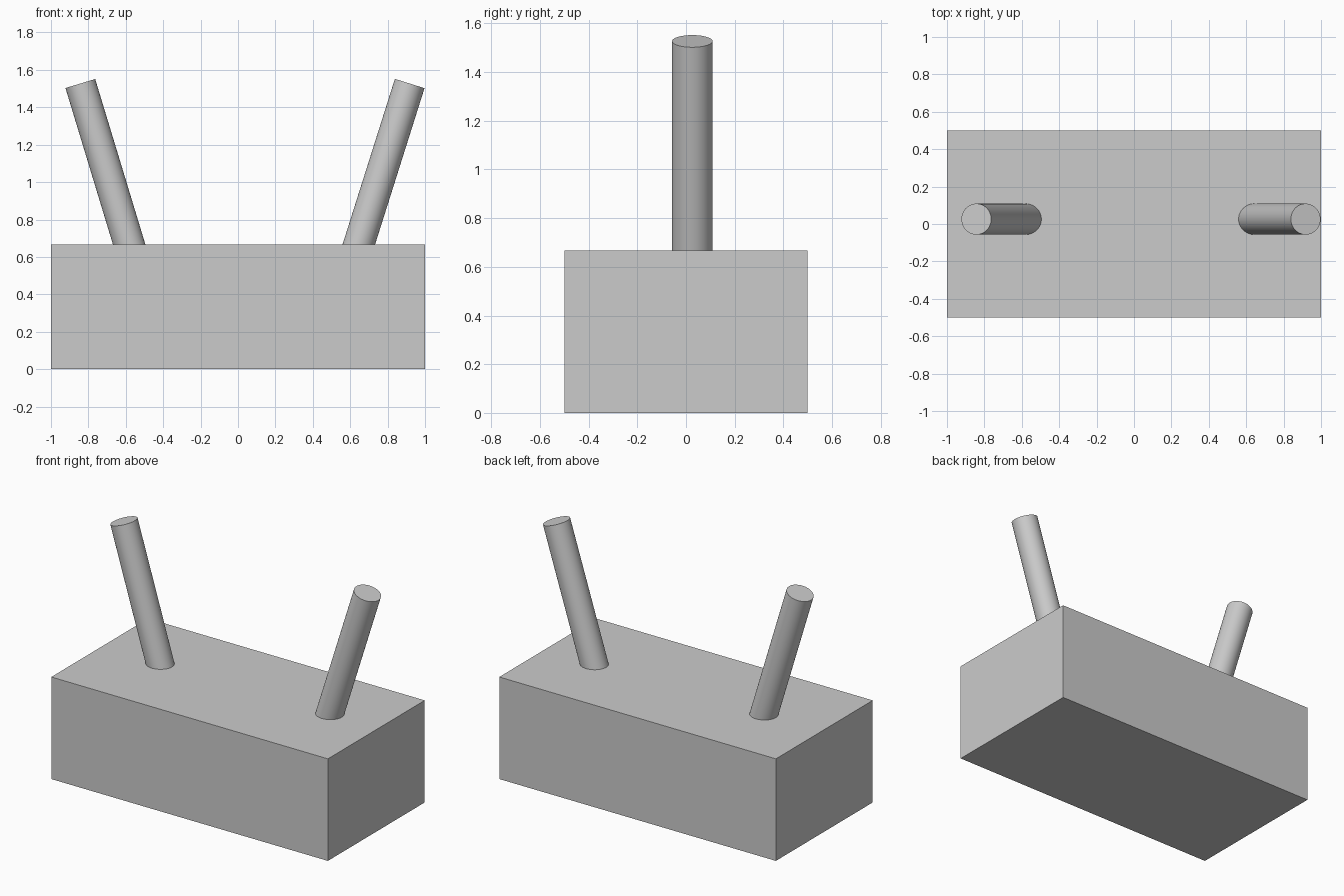
import bpy
import math
from mathutils import Vector

default_cube = bpy.data.objects.get("Cube")
if default_cube:
    bpy.data.objects.remove(default_cube, do_unlink=True)

# Single plain grey
grey = bpy.data.materials.new("plain_grey")
grey.use_nodes = True
colour = (0.6, 0.6, 0.6, 1)
grey.diffuse_color = colour
grey.node_tree.nodes["Principled BSDF"].inputs["Base Color"].default_value = colour

BLOCK_HEIGHT = 0.667
ROD_RADIUS = 0.083
ROD_Y = 0.026

# Block
bpy.ops.mesh.primitive_cube_add(size=1, location=(0, 0, BLOCK_HEIGHT / 2))
block = bpy.context.object
block.name = "block"
block.scale = (2, 1, BLOCK_HEIGHT)
bpy.ops.object.transform_apply(location=False, rotation=False, scale=True)
block.data.materials.append(grey)


def add_rod(name, base_x, top_x, top_z):
    """Round rod leaning from the block's top face, its foot sunk into the block."""
    base = Vector((base_x, ROD_Y, BLOCK_HEIGHT))
    top = Vector((top_x, ROD_Y, top_z))
    axis = (top - base).normalized()
    foot = base - axis * 0.08
    bpy.ops.mesh.primitive_cylinder_add(
        vertices=64, radius=ROD_RADIUS, depth=(top - foot).length,
        location=(top + foot) / 2,
        rotation=axis.to_track_quat("Z", "Y").to_euler())
    rod = bpy.context.object
    rod.name = name
    rod.data.materials.append(grey)
    bpy.ops.object.shade_smooth_by_angle(angle=math.radians(30))


# Two rods splayed outwards
add_rod("left_rod", 0.646, 0.918, 1.527)
add_rod("right_rod", -0.582, -0.843, 1.527)
